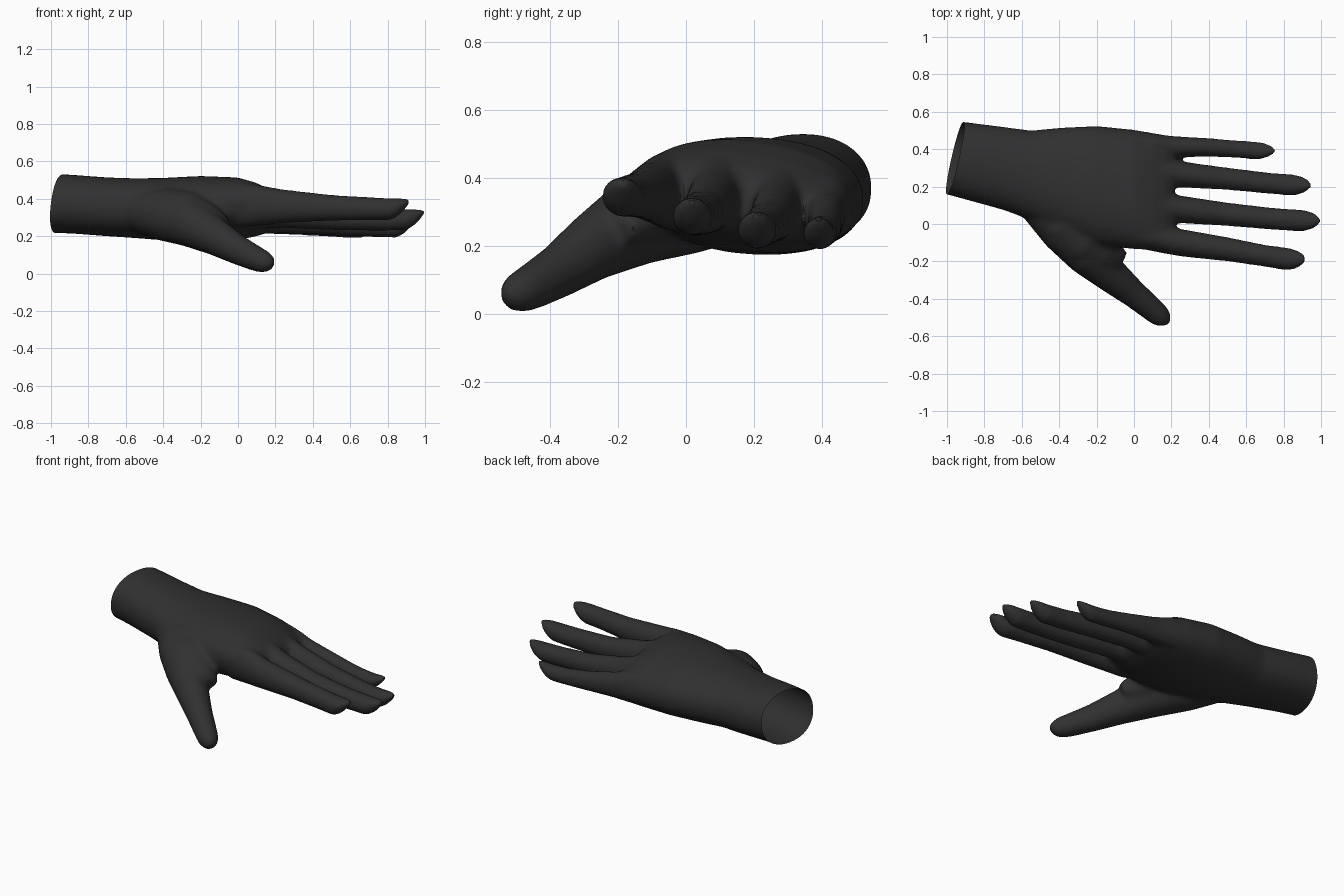
import bpy, bmesh
from math import cos, sin, tau, copysign
from mathutils import Vector

bm = bmesh.new()


def loft(rings, direction=(1, 0, 0), power=2.0, sides=28):
    """Closed tube through rings (x, y, z, half width, half height, tilt)."""
    t = Vector(direction).normalized()
    side = Vector((0, 0, 1)).cross(t).normalized()
    up = t.cross(side)
    loops = []
    for x, y, z, w, h, *tilt in rings:
        k = tilt[0] if tilt else 0
        loop = []
        for i in range(sides):
            c, s = cos(tau * i / sides), sin(tau * i / sides)
            u = w * copysign(abs(c) ** (2 / power), c)
            v = h * copysign(abs(s) ** (2 / power), s) + k * u
            loop.append(bm.verts.new(Vector((x, y, z)) + side * u + up * v))
        loops.append(loop)
    for a, b in zip(loops, loops[1:]):
        for i in range(sides):
            j = (i + 1) % sides
            bm.faces.new((a[i], a[j], b[j], b[i]))
    bm.faces.new(loops[0][::-1])
    bm.faces.new(loops[-1])


# Forearm stub, wrist and palm: x, y range, z range, tilt
palm = [(-1.12, .19, .575, .22, .535, 0), (-.9, .13, .545, .215, .53, 0),
        (-.7, .075, .52, .20, .515, 0), (-.55, .02, .50, .19, .51, 0),
        (-.4, -.05, .515, .178, .512, 0), (-.2, -.115, .525, .175, .522, -.04),
        (0, -.135, .505, .185, .51, -.10), (.1, -.14, .488, .21, .475, -.15),
        (.17, -.135, .472, .24, .435, -.17), (.215, -.11, .45, .285, .385, -.18)]
loft([(x, (a + b) / 2, (c + d) / 2, (b - a) / 2, (d - c) / 2, k)
      for x, a, b, c, d, k in palm], power=2.2)

# Fingers: centre line points (x, y, z, half width, half height)
fingers = [
    [(0, -.045, .365, .08, .12), (.12, -.07, .365, .08, .108), (.25, -.1, .36, .074, .09),
     (.5, -.135, .352, .065, .07), (.7, -.17, .348, .059, .062), (.82, -.188, .345, .062, .059)],
    [(0, .1, .36, .085, .13), (.12, .095, .355, .085, .115), (.25, .078, .335, .074, .092),
     (.5, .052, .302, .063, .07), (.75, .027, .289, .059, .061), (.9, .018, .288, .059, .057)],
    [(0, .28, .34, .08, .13), (.12, .275, .325, .08, .112), (.25, .265, .305, .07, .09),
     (.5, .242, .272, .06, .067), (.72, .218, .253, .057, .059), (.85, .208, .247, .058, .056)],
    [(0, .425, .32, .07, .105), (.1, .42, .308, .066, .095), (.2, .413, .29, .058, .08),
     (.4, .41, .262, .05, .06), (.55, .4, .243, .047, .051), (.66, .392, .237, .049, .048)],
]
for pts in fingers:
    x, y, z, w, h = pts[-1]
    tip = [(x + .045, y, z + .014, w * .84, h * .76),  # tip turns up to the nail
           (x + .075, y, z + .030, w * .6, h * .48),
           (x + .1, y, z + .043, w * .25, h * .2)]
    loft(pts + tip)

# Thumb with its fleshy base, and the web towards the index finger
along = (.78, -.6, -.36)
thumb = [(-.58, .19, .35, .11, .10), (-.47, .085, .33, .13, .13),
         (-.38, -.01, .31, .14, .14), (-.25, -.15, .268, .125, .128),
         (-.12, -.275, .197, .094, .1), (0, -.375, .127, .074, .08),
         (.09, -.45, .083, .066, .069), (.135, -.488, .064, .061, .062),
         (.168, -.514, .052, .044, .046), (.186, -.528, .047, .018, .02)]
loft(thumb, along)
web = [(-.4, .05, .36, .14, .11), (-.27, -.08, .325, .14, .115),
       (-.17, -.16, .282, .115, .095), (-.11, -.2, .255, .09, .07),
       (-.07, -.2, .245, .06, .04)]
loft(web, along)

bmesh.ops.recalc_face_normals(bm, faces=bm.faces)
mesh = bpy.data.meshes.new("hand")
bm.to_mesh(mesh)
bm.free()
hand = bpy.data.objects.new("hand", mesh)
bpy.context.collection.objects.link(hand)
bpy.context.view_layer.objects.active = hand
hand.select_set(True)

# Fuse the parts into one skin
fuse = hand.modifiers.new("fuse", 'REMESH')
fuse.mode = 'VOXEL'
fuse.voxel_size = .012
soft = hand.modifiers.new("soften", 'SMOOTH')
soft.factor = .5
soft.iterations = 16
for name in ("fuse", "soften"):
    bpy.ops.object.modifier_apply(modifier=name)

# Slanted open cut through the forearm
bm = bmesh.new()
bm.from_mesh(hand.data)
bmesh.ops.bisect_plane(
    bm, geom=bm.verts[:] + bm.edges[:] + bm.faces[:], dist=1e-5,
    plane_co=(-.955, .355, .375), plane_no=(-1, .23, .13), clear_outer=True)
bm.to_mesh(hand.data)
bm.free()

# Dark skin surface
mat = bpy.data.materials.new("dark")
mat.diffuse_color = (.03, .03, .03, 1)
hand.data.materials.clear()
hand.data.materials.append(mat)
bpy.ops.object.shade_smooth_by_angle()
